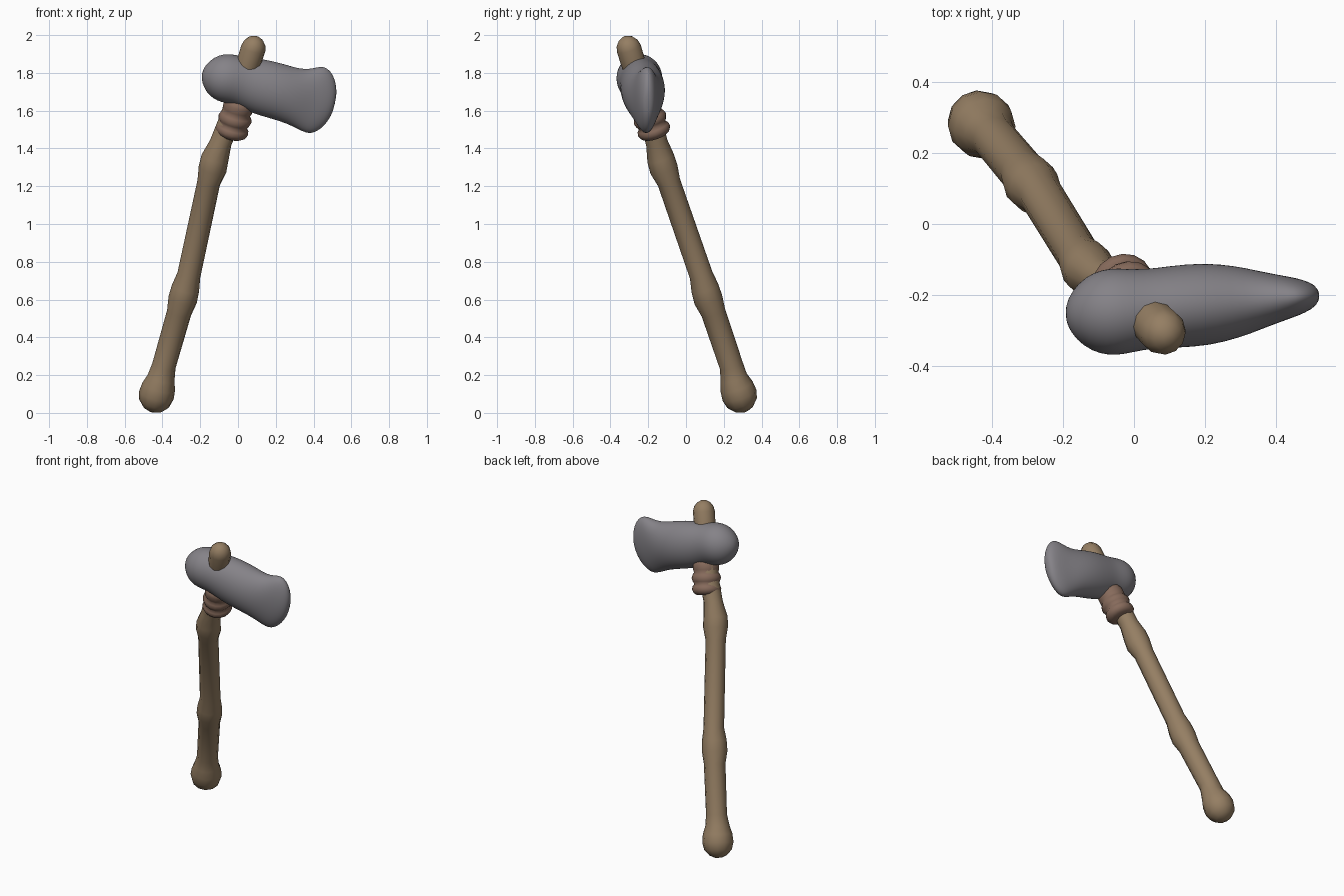
import bpy, bmesh, math
from mathutils import Vector


def material(name, rgb):
    m = bpy.data.materials.new(name)
    m.diffuse_color = (*rgb, 1)
    return m


def loft(name, sections, sides, mat, subdiv=0):
    """Skin elliptical rings given as (centre, half-axis vector, half-axis vector)."""
    bm = bmesh.new()
    rings = []
    for c, a, b in sections:
        rings.append([bm.verts.new(c + a * math.cos(2 * math.pi * i / sides)
                                   + b * math.sin(2 * math.pi * i / sides))
                      for i in range(sides)])
    for r0, r1 in zip(rings, rings[1:]):
        for i in range(sides):
            j = (i + 1) % sides
            bm.faces.new((r0[i], r0[j], r1[j], r1[i]))
    bm.faces.new(rings[0][::-1])
    bm.faces.new(rings[-1])
    bmesh.ops.recalc_face_normals(bm, faces=bm.faces)
    me = bpy.data.meshes.new(name)
    bm.to_mesh(me)
    bm.free()
    ob = bpy.data.objects.new(name, me)
    bpy.context.collection.objects.link(ob)
    me.materials.append(mat)
    me.polygons.foreach_set("use_smooth", [True] * len(me.polygons))
    if subdiv:
        s = ob.modifiers.new("smooth", 'SUBSURF')
        s.levels = s.render_levels = subdiv
    return ob


wood = material("wood", (0.30, 0.21, 0.125))
cord = material("cord", (0.24, 0.145, 0.105))
stone = material("stone", (0.235, 0.225, 0.245))

# shared shaft direction and ring axes
AXIS = Vector((0.25, -0.31, 0.92)).normalized()
U = Vector((1, 0, 0)).cross(AXIS).normalized()
V = AXIS.cross(U)


def ring(c, r):
    return (Vector(c), U * r, V * r)


# handle: knob, knotted shaft, rounded peg tip
knob = Vector((-0.432, 0.283, 0.094))
handle = [ring(knob + AXIS * t, r) for t, r in
          [(-0.093, 0.02), (-0.078, 0.053), (-0.045, 0.083), (0, 0.094),
           (0.05, 0.089), (0.1, 0.073)]]
for x, y, z, r in [(-0.392, 0.24, 0.25, 0.063), (-0.312, 0.145, 0.53, 0.065),
                   (-0.293, 0.118, 0.60, 0.077), (-0.278, 0.10, 0.66, 0.074),
                   (-0.26, 0.08, 0.73, 0.062), (-0.155, -0.09, 1.22, 0.061),
                   (-0.135, -0.117, 1.29, 0.075), (-0.122, -0.135, 1.35, 0.073),
                   (-0.092, -0.155, 1.43, 0.058), (-0.03, -0.19, 1.58, 0.06),
                   (0.05, -0.272, 1.83, 0.064)]:
    handle.append(ring((x, y, z), r))
peg = Vector((0.081, -0.303, 1.93))
handle += [ring(peg + AXIS * t, r) for t, r in
           [(0, 0.066), (0.03, 0.058), (0.053, 0.04), (0.066, 0.015)]]
loft("handle", handle, 12, wood)

# cord binding: stacked bulges under the head
base = Vector((-0.038, -0.163, 1.475))
loft("binding", [ring(base + AXIS * t, r) for t, r in
                 [(-0.012, 0.062), (0, 0.08), (0.02, 0.09), (0.04, 0.085), (0.053, 0.074),
                  (0.07, 0.084), (0.09, 0.09), (0.11, 0.083), (0.122, 0.074),
                  (0.14, 0.08), (0.17, 0.08), (0.2, 0.07)]], 16, cord)

# stone head: round poll flaring to a thin blade (along, half width, top, bottom)
D = Vector((0.973, 0.08, -0.215)).normalized()
W = Vector((0, 0, 1)).cross(D).normalized()
UP = D.cross(W)
origin = Vector((-0.058, -0.247, 1.77))
profile = [(-0.135, 0.015, 0.015, -0.015), (-0.125, 0.05, 0.05, -0.05),
           (-0.09, 0.092, 0.097, -0.097), (-0.045, 0.117, 0.124, -0.122),
           (0, 0.124, 0.133, -0.13), (0.05, 0.118, 0.132, -0.128),
           (0.1, 0.112, 0.134, -0.133), (0.17, 0.116, 0.143, -0.151),
           (0.27, 0.118, 0.142, -0.157), (0.36, 0.102, 0.133, -0.164),
           (0.42, 0.084, 0.144, -0.180), (0.47, 0.069, 0.171, -0.192),
           (0.505, 0.06, 0.172, -0.188), (0.545, 0.048, 0.145, -0.155),
           (0.575, 0.034, 0.09, -0.1), (0.588, 0.015, 0.035, -0.045)]
loft("stone_head", [(origin + D * t + UP * (hi + lo) / 2, W * w, UP * (hi - lo) / 2)
                    for t, w, hi, lo in profile], 28, stone, 1)
